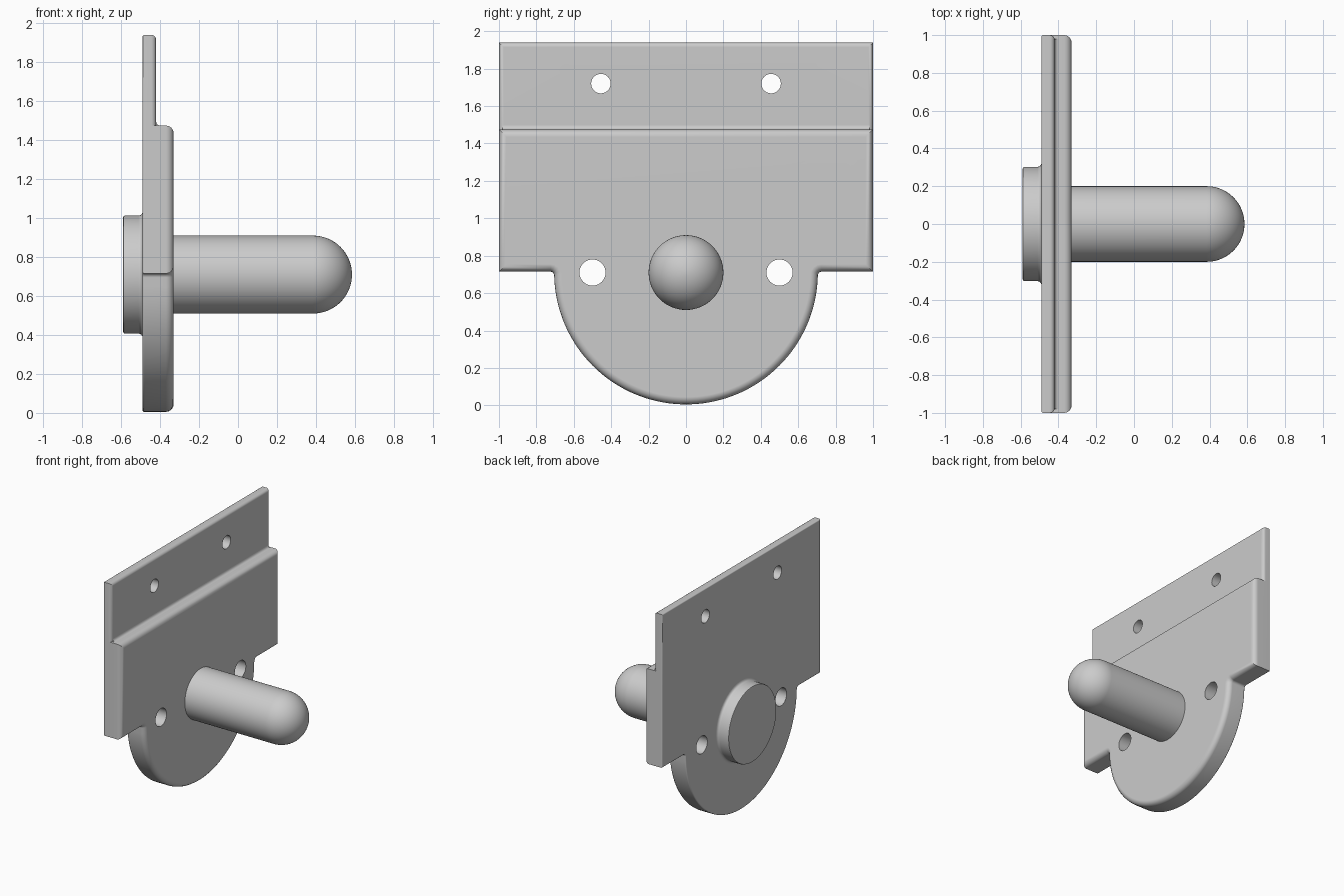
import bpy, bmesh, math
from mathutils import Matrix, Vector

cube = bpy.data.objects.get("Cube")
if cube:
    bpy.data.objects.remove(cube, do_unlink=True)

BACK, STEP, FRONT = -0.49, -0.42, -0.33   # plate layers along x
PIVOT, LEDGE, TOP = 0.71, 1.475, 1.94     # heights

steel = bpy.data.materials.new("grey steel")
steel.use_nodes = True
grey = (0.6, 0.6, 0.6, 1)
steel.diffuse_color = grey
steel.node_tree.nodes["Principled BSDF"].inputs["Base Color"].default_value = grey


def add_object(name, bm):
    bmesh.ops.recalc_face_normals(bm, faces=bm.faces[:])
    mesh = bpy.data.meshes.new(name)
    bm.to_mesh(mesh)
    bm.free()
    mesh.materials.append(steel)
    obj = bpy.data.objects.new(name, mesh)
    bpy.context.collection.objects.link(obj)
    return obj


def activate(obj):
    bpy.ops.object.select_all(action='DESELECT')
    obj.select_set(True)
    bpy.context.view_layer.objects.active = obj


def slab(name, outline, x0, x1, front_round, back_round, plain_z):
    """Extrude a (y, z) outline along x; round its rims except the one at plain_z."""
    bm = bmesh.new()
    face = bm.faces.new([bm.verts.new((x0, y, z)) for y, z in outline])
    ext = bmesh.ops.extrude_face_region(bm, geom=[face])["geom"]
    bmesh.ops.translate(bm, verts=[v for v in ext if isinstance(v, bmesh.types.BMVert)],
                        vec=(x1 - x0, 0, 0))
    for x, radius, skip in ((x1, front_round, plain_z[0]), (x0, back_round, plain_z[1])):
        rim = [e for e in bm.edges if all(abs(v.co.x - x) < 1e-5 for v in e.verts)
               and not all(skip is not None and abs(v.co.z - skip) < 1e-5 for v in e.verts)]
        bmesh.ops.bevel(bm, geom=rim, offset=radius, segments=4, profile=0.5, affect='EDGES')
    return add_object(name, bm)


def lathe(name, profile, steps=64):
    """Spin an (x, radius) profile around the pin axis."""
    bm = bmesh.new()
    verts = [bm.verts.new((x, 0, PIVOT + r)) for x, r in profile]
    edges = [bm.edges.new(pair) for pair in zip(verts, verts[1:])]
    bmesh.ops.spin(bm, geom=verts + edges, cent=(0, 0, PIVOT), axis=(1, 0, 0),
                   angle=2 * math.pi, steps=steps)
    bmesh.ops.remove_doubles(bm, verts=bm.verts[:], dist=1e-4)
    return add_object(name, bm)


def boolean(obj, other, operation):
    activate(obj)
    mod = obj.modifiers.new(operation.lower(), 'BOOLEAN')
    mod.operation, mod.solver, mod.object = operation, 'EXACT', other
    bpy.ops.object.modifier_apply(modifier=mod.name)
    bpy.data.objects.remove(other, do_unlink=True)


def arc(cx, cz, r, start, end, n):
    angles = [math.radians(start + (end - start) * i / n) for i in range(n + 1)]
    return [(cx + r * math.cos(a), cz + r * math.sin(a)) for a in angles]


# Thick body: rectangle with a round lobe and small fillets at the junctions
fillet = 0.02
lobe = arc(0, PIVOT, 0.705, 0, -180, 72)[2:-2]
right = arc(0.705 + fillet, 0.715 - fillet, fillet, 90, 180, 4)
left = [(-y, z) for y, z in reversed(right)]
outline = [(-1, LEDGE), (1, LEDGE), (1, 0.715)] + right + lobe + left + [(-1, 0.715)]
plate = slab("mounting_plate", outline, BACK, FRONT, 0.04, 0.01, (None, LEDGE))

# Thin upper flange
flange = slab("upper_flange", [(-1, LEDGE), (1, LEDGE), (1, TOP), (-1, TOP)],
              BACK, STEP, 0.025, 0.01, (LEDGE, LEDGE))
boolean(plate, flange, 'UNION')

# Screw holes through the plate
for y, z, r in ((0.455, 1.72, 0.052), (0.5, PIVOT, 0.07)):
    for side in (-1, 1):
        bm = bmesh.new()
        place = Matrix.Translation((BACK, side * y, z)) @ Matrix.Rotation(math.pi / 2, 4, 'Y')
        bmesh.ops.create_cone(bm, cap_ends=True, segments=40, radius1=r, radius2=r,
                              depth=1, matrix=place)
        cutter = add_object("hole_cutter", bm)
        cutter.hide_render = True
        boolean(plate, cutter, 'DIFFERENCE')

# Small fillet strip where the flange meets the ledge
bm = bmesh.new()
cove = arc(STEP + 0.02, LEDGE + 0.02, 0.02, 180, 270, 4) + [(STEP, LEDGE)]
face = bm.faces.new([bm.verts.new((x, -0.98, z)) for x, z in cove])
ext = bmesh.ops.extrude_face_region(bm, geom=[face])["geom"]
bmesh.ops.translate(bm, verts=[v for v in ext if isinstance(v, bmesh.types.BMVert)],
                    vec=(0, 1.96, 0))
strip = add_object("ledge_fillet", bm)

# Round-nosed pin and the boss behind the plate
pin = lathe("pin", [(-0.4, 0), (-0.4, 0.2)] + arc(0.385, 0, 0.2, 90, 0, 16))
boss = lathe("back_boss", [(-0.59, 0), (-0.59, 0.292), (-0.587, 0.3), (-0.58, 0.303)]
             + arc(BACK - 0.02, 0.323, 0.02, 270, 360, 4) + [(-0.48, 0.323), (-0.48, 0)])

for obj in (plate, strip, pin, boss):
    activate(obj)
    bpy.ops.object.shade_smooth_by_angle(angle=math.radians(35))
    weighted = obj.modifiers.new("even shading", 'WEIGHTED_NORMAL')
    weighted.keep_sharp = True
